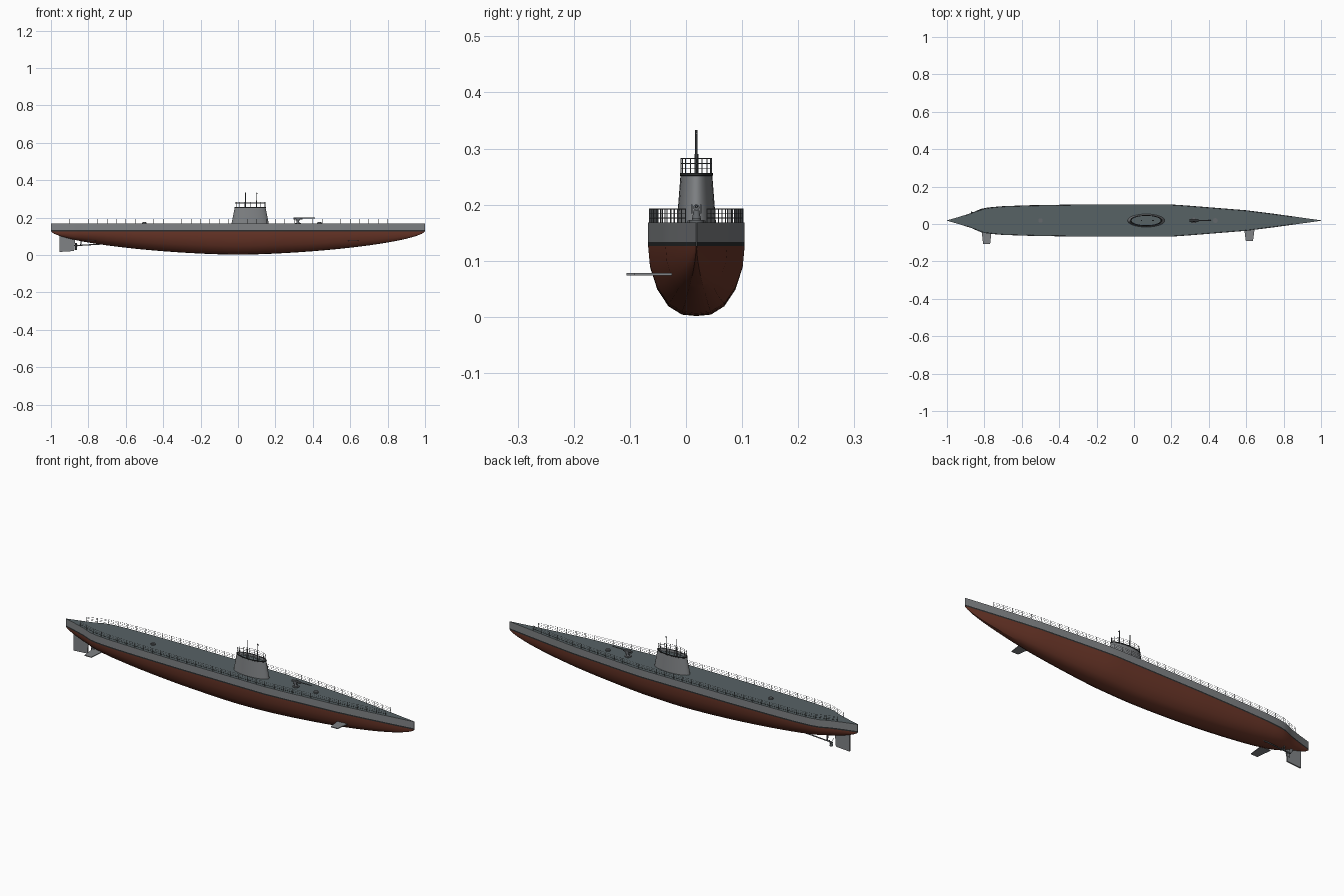
import bpy, bmesh, math
from mathutils import Vector

if "Cube" in bpy.data.objects:
    bpy.data.objects.remove(bpy.data.objects["Cube"])

CY = 0.0185      # hull centreline
DECK = 0.168     # deck height
WL = 0.128       # waterline height


def material(name, col):
    m = bpy.data.materials.new(name)
    m.diffuse_color = (*col, 1)
    m.use_nodes = True
    m.node_tree.nodes["Principled BSDF"].inputs["Base Color"].default_value = m.diffuse_color
    return m


GREY = material("hull grey", (0.215, 0.225, 0.235))
RED = material("antifouling red", (0.150, 0.038, 0.022))
SLATE = material("deck slate", (0.095, 0.122, 0.130))
BLACK = material("dark trim", (0.025, 0.027, 0.028))
STEEL = material("fitting steel", (0.13, 0.14, 0.15))


def finish(name, bm, mats, smooth=None):
    bmesh.ops.recalc_face_normals(bm, faces=bm.faces)
    me = bpy.data.meshes.new(name)
    bm.to_mesh(me)
    bm.free()
    ob = bpy.data.objects.new(name, me)
    bpy.context.collection.objects.link(ob)
    for m in mats:
        me.materials.append(m)
    if smooth:
        bpy.context.view_layer.objects.active = ob
        ob.select_set(True)
        bpy.ops.object.shade_smooth_by_angle(angle=math.radians(smooth))
        ob.select_set(False)
    return ob


def tube(bm, p, q, r, r2=None, n=6):
    p, q = Vector(p), Vector(q)
    d = q - p
    mat = d.to_track_quat('Z', 'Y').to_matrix().to_4x4()
    mat.translation = (p + q) / 2
    bmesh.ops.create_cone(bm, cap_ends=True, segments=n, radius1=r,
                          radius2=r if r2 is None else r2, depth=d.length, matrix=mat)


def plate(bm, pts, off):
    """Flat outline thickened by the vector off."""
    h = Vector(off) / 2
    a = [bm.verts.new(Vector(p) - h) for p in pts]
    b = [bm.verts.new(Vector(p) + h) for p in pts]
    bm.faces.new(a)
    bm.faces.new(b[::-1])
    for i in range(len(a)):
        j = (i + 1) % len(a)
        bm.faces.new((a[i], a[j], b[j], b[i]))


# half-width of the deck along the length
BEAM = [(-1, .001), (-.94, .018), (-.87, .04), (-.82, .062), (-.78, .070), (-.7, .077),
        (-.55, .082), (-.3, .086), (.2, .086), (.3, .079), (.45, .067), (.6, .055),
        (.75, .036), (.88, .018), (1, .001)]


def beam(x):
    for (x0, b0), (x1, b1) in zip(BEAM, BEAM[1:]):
        if x <= x1:
            return b0 + (b1 - b0) * (x - x0) / (x1 - x0)
    return BEAM[-1][1]


def draft(x):
    return 0.1265 * max(0.0, 1 - abs(x) ** 1.6) ** 0.6


# Hull: lofted sections, coloured by height
SECTION = [(1, 0), (.96, .30), (.81, .62), (.58, .86), (.30, .98), (0, 1)]
xs = sorted({round(-1 + i * .05, 3) for i in range(41)}
            | {round(b[0], 3) for b in BEAM} | {-.995, -.985, -.97, .97, .985, .995})
bm = bmesh.new()
rings = []
for x in xs:
    b, d = beam(x), draft(x)
    half = [(b, DECK), (b, WL + .005)] + [(b * w, WL - .002 - t * (d - .002 if d > .002 else 0))
                                          for w, t in SECTION]
    full = half + [(-y, z) for y, z in half[-2::-1]]
    rings.append([bm.verts.new((x, CY + y, z)) for y, z in full])
n = len(rings[0])
for r0, r1 in zip(rings, rings[1:]):
    for i in range(n):
        j = (i + 1) % n
        f = bm.faces.new((r0[i], r0[j], r1[j], r1[i]))
        k = min(i, n - 2 - i)
        f.material_index = 3 if i == n - 1 else {0: 0, 1: 2}.get(k, 1)
bm.faces.new(rings[0])
bm.faces.new(rings[-1])
finish("hull", bm, [GREY, RED, BLACK, SLATE], 30)

# Conning tower: tapered ellipse with sunken bridge floor
TX = 0.065
bm = bmesh.new()
N = 32


def ellipse(a, b, z):
    return [bm.verts.new((TX + a * math.cos(2 * math.pi * i / N),
                          CY + b * math.sin(2 * math.pi * i / N), z)) for i in range(N)]


loops = [ellipse(.100, .035, DECK - .002), ellipse(.083, .0285, .251), ellipse(.085, .0295, .252),
         ellipse(.085, .0295, .256), ellipse(.078, .025, .256), ellipse(.078, .025, .242)]
for k, (l0, l1) in enumerate(zip(loops, loops[1:])):
    for i in range(N):
        j = (i + 1) % N
        f = bm.faces.new((l0[i], l0[j], l1[j], l1[i]))
        f.material_index = (0, 1, 1, 1, 0)[k]
bm.faces.new(loops[-1]).material_index = 2
bm.faces.new(loops[0][::-1])
finish("conning_tower", bm, [GREY, BLACK, SLATE], 35)


# Railings: posts with wires strung between them
def railing(name, pts, z0, h, closed=False):
    bm = bmesh.new()
    for x, y in pts:
        tube(bm, (x, y, z0), (x, y, z0 + h), .0011, n=5)
    for a, b in zip(pts, pts[1:] + (pts[:1] if closed else [])):
        for t in (.35, .67, .97):
            tube(bm, (*a, z0 + h * t), (*b, z0 + h * t), .0006, n=4)
    return finish(name, bm, [STEEL])


for side, s in (("right", 1), ("left", -1)):
    px = [-.90 + i * .05 for i in range(36)]
    railing("deck_railing_" + side, [(x, CY + s * (beam(x) - .003)) for x in px], DECK - .001, .026)
railing("bridge_railing", [(TX + .081 * math.cos(a), CY + .027 * math.sin(a))
                           for a in [i * math.pi / 8 for i in range(16)]], .254, .029, True)

# Periscope and mast
bm = bmesh.new()
tube(bm, (.04, CY, .24), (.04, CY, .29), .0035, n=10)
tube(bm, (.04, CY, .29), (.04, CY, .333), .0022, n=10)
tube(bm, (.10, CY, .24), (.10, CY, .29), .0028, n=10)
tube(bm, (.10, CY, .29), (.10, CY, .333), .0016, n=10)
tube(bm, (.097, CY, .327), (.106, CY, .327), .002, n=8)
finish("periscopes", bm, [STEEL], 35)

# Deck gun
GX = 0.32
bm = bmesh.new()
tube(bm, (GX, CY, DECK - .001), (GX, CY, DECK + .004), .016, n=16)
tube(bm, (GX, CY, DECK), (GX, CY, .190), .009, .005, n=12)
tube(bm, (.298, CY, .195), (.345, CY, .195), .0055, n=10)
tube(bm, (.345, CY, .197), (.412, CY, .197), .0028, .002, n=8)
for s in (-1, 1):
    plate(bm, [(GX - .012, CY + s * .008, .184), (GX + .012, CY + s * .008, .184),
               (GX + .008, CY + s * .008, .200), (GX - .008, CY + s * .008, .200)], (0, .003, 0))
finish("deck_gun", bm, [STEEL], 35)

# Deck hatches
for i, (hx, r) in enumerate([(-.5, .012), (.435, .013)]):
    bm = bmesh.new()
    tube(bm, (hx, CY, DECK - .001), (hx, CY, DECK + .005), r, n=16)
    tube(bm, (hx, CY, DECK + .005), (hx, CY, DECK + .007), r * .6, n=12)
    finish("deck_hatch_%d" % (i + 1), bm, [STEEL], 35)

# Diving planes (one side only)
for name, x, tip in (("stern_plane", -.788, -.106), ("bow_plane", .617, -.092)):
    bm = bmesh.new()
    plate(bm, [(x - .028, -.025, .076), (x + .028, -.025, .076),
               (x + .019, tip, .076), (x - .019, tip, .076)], (0, 0, .004))
    finish(name, bm, [GREY])

# Rudder
bm = bmesh.new()
plate(bm, [(-.955, CY, .016), (-.876, CY, .021), (-.870, CY, .095), (-.955, CY, .11)], (0, .007, 0))
finish("rudder", bm, [GREY])

# Propeller shaft, strut and propeller
PY, PZ = 0.045, 0.050
bm = bmesh.new()
tube(bm, (-.868, PY, PZ), (-.70, PY, PZ + .010), .003, n=8)
tube(bm, (-.842, PY, PZ), (-.835, PY - .006, .110), .0025, n=6)
tube(bm, (-.842, PY, PZ), (-.835, CY, .090), .0025, n=6)
finish("propeller_shaft", bm, [STEEL], 35)
bm = bmesh.new()
tube(bm, (-.858, PY, PZ), (-.876, PY, PZ), .005, .002, n=10)
for k in range(3):
    a = math.radians(30 + 120 * k)
    r, t = Vector((0, math.cos(a), math.sin(a))), Vector((0, -math.sin(a), math.cos(a)))
    c, tw = Vector((-.866, PY, PZ)), Vector((.004, 0, 0))
    plate(bm, [c + r * .003 - t * .003 - tw, c + r * .015 - t * .008 - tw, c + r * .023 - t * .003 - tw,
               c + r * .023 + t * .003 + tw, c + r * .015 + t * .008 + tw, c + r * .003 + t * .003 + tw],
          (.0015, 0, 0))
finish("propeller", bm, [STEEL])
